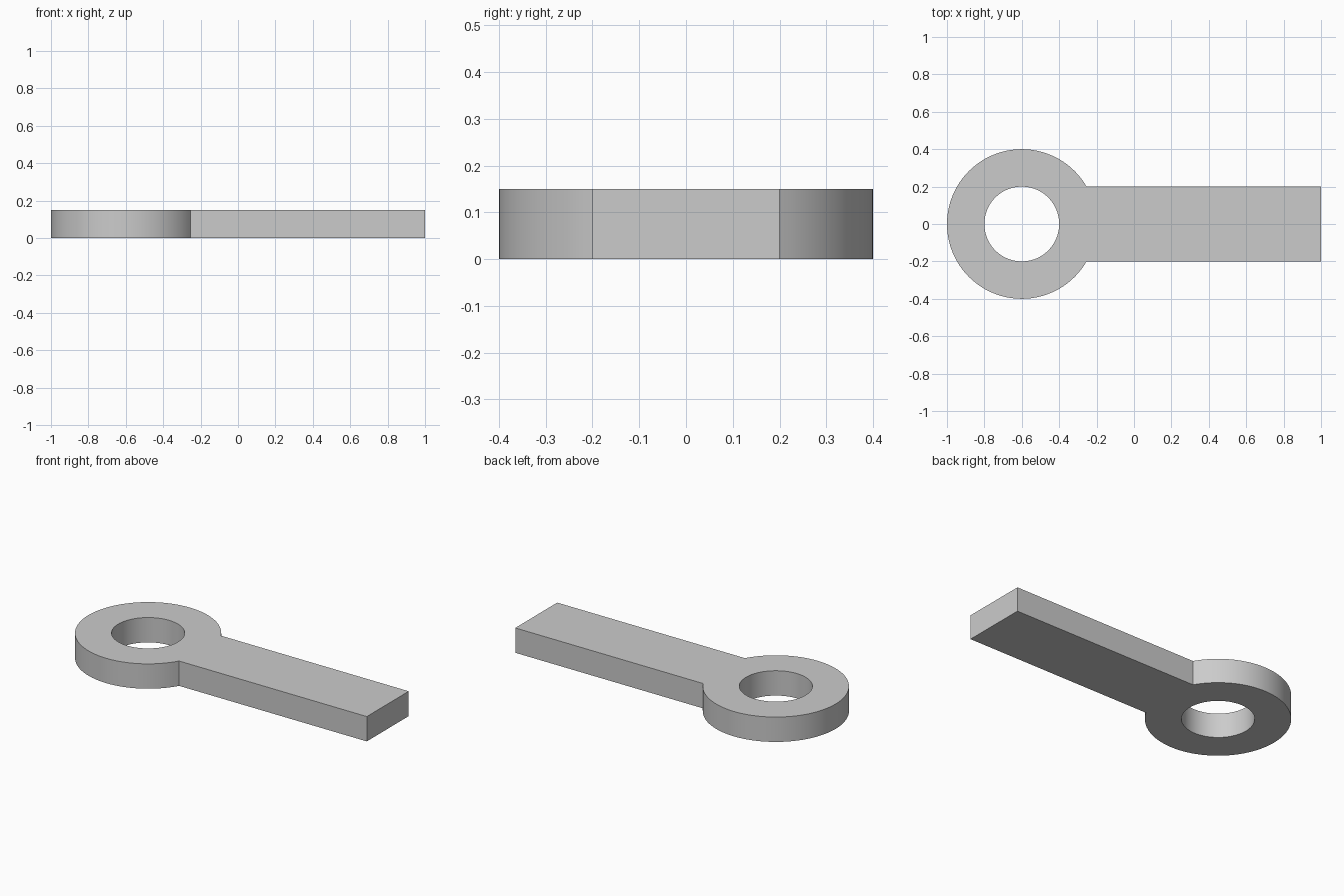
import bpy
import bmesh
from math import cos, sin, pi, radians

cube = bpy.data.objects.get("Cube")
if cube:
    bpy.data.objects.remove(cube, do_unlink=True)

EYE_X, OUTER, INNER = -0.6, 0.4, 0.2
HALF_WIDTH, END_X, THICK = 0.2, 1.0, 0.15


def arc(radius, start, end, steps):
    """Points along an arc around the eye centre, both ends included."""
    angles = [start + (end - start) * i / steps for i in range(steps + 1)]
    return [(EYE_X + radius * cos(a), radius * sin(a)) for a in angles]


def add_loop(bm, points):
    verts = [bm.verts.new((x, y, 0)) for x, y in points]
    return [bm.edges.new((v, verts[i - 1])) for i, v in enumerate(verts)]


# Flat outline: round eye running into a straight bar, with a round hole
junction = radians(30)
outline = arc(OUTER, junction, 2 * pi - junction, 80)
outline += [(END_X, -HALF_WIDTH), (END_X, HALF_WIDTH)]
hole = arc(INNER, 0, 2 * pi, 96)[:-1]

bm = bmesh.new()
edges = add_loop(bm, outline) + add_loop(bm, hole)
bmesh.ops.triangle_fill(bm, edges=edges, use_beauty=True)

# Raise the outline into a plate
result = bmesh.ops.extrude_face_region(bm, geom=bm.faces[:], use_keep_orig=True)
top = [g for g in result["geom"] if isinstance(g, bmesh.types.BMVert)]
bmesh.ops.translate(bm, verts=top, vec=(0, 0, THICK))
bmesh.ops.recalc_face_normals(bm, faces=bm.faces[:])

mesh = bpy.data.meshes.new("eye_bar")
bm.to_mesh(mesh)
bm.free()
eye_bar = bpy.data.objects.new("eye_bar", mesh)
bpy.context.collection.objects.link(eye_bar)

# Plain grey finish
grey = bpy.data.materials.new("light_grey")
grey.use_nodes = True
colour = (0.6, 0.6, 0.6, 1)
grey.diffuse_color = colour
grey.node_tree.nodes["Principled BSDF"].inputs["Base Color"].default_value = colour
mesh.materials.append(grey)

# Smooth round walls, crisp rims and corners
bpy.ops.object.select_all(action="DESELECT")
eye_bar.select_set(True)
bpy.context.view_layer.objects.active = eye_bar
bpy.ops.object.shade_smooth_by_angle(angle=radians(25))
